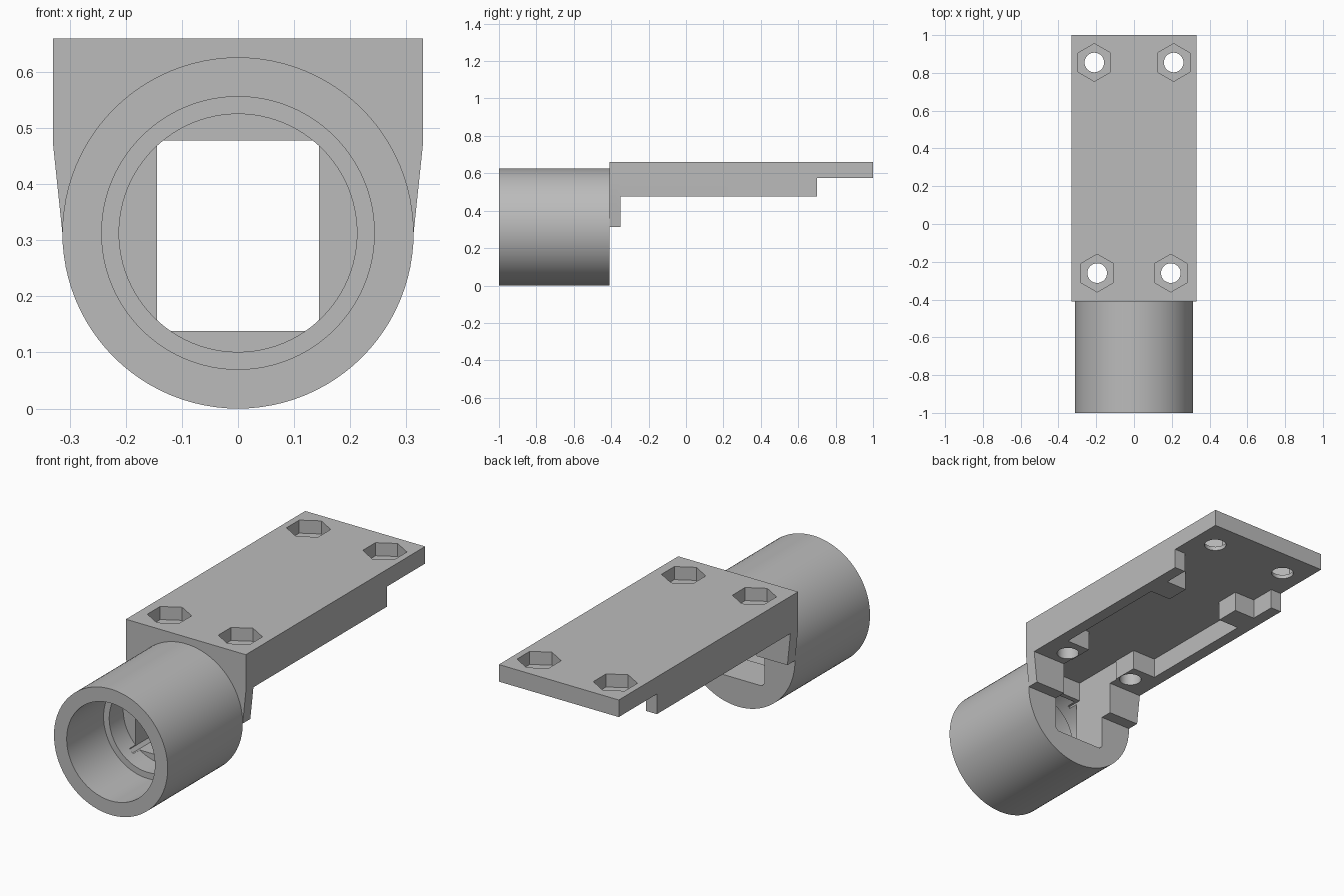
import bpy, bmesh, math
from mathutils import Vector

cube = bpy.data.objects.get("Cube")
if cube:
    bpy.data.objects.remove(cube, do_unlink=True)

grey = bpy.data.materials.new("plain grey")
grey.use_nodes = True
colour = (0.5, 0.5, 0.5, 1)
grey.diffuse_color = colour
grey.node_tree.nodes["Principled BSDF"].inputs["Base Color"].default_value = colour

AXIS_Z = 0.313          # height of the barrel axis
FRONT, JOIN, BACK = -1.0, -0.41, 1.0


def prism(name, outline, axis, start, end):
    """Extrude a 2D outline along y (outline in x, z) or z (outline in x, y)."""
    bm = bmesh.new()
    place = (lambda u, v: (u, start, v)) if axis == "y" else (lambda u, v: (u, v, start))
    face = bm.faces.new([bm.verts.new(place(u, v)) for u, v in outline])
    out = bmesh.ops.extrude_face_region(bm, geom=[face])
    move = Vector((0, end - start, 0) if axis == "y" else (0, 0, end - start))
    bmesh.ops.translate(bm, vec=move, verts=[g for g in out["geom"] if isinstance(g, bmesh.types.BMVert)])
    bmesh.ops.recalc_face_normals(bm, faces=bm.faces)
    mesh = bpy.data.meshes.new(name)
    bm.to_mesh(mesh)
    bm.free()
    mesh.materials.append(grey)
    obj = bpy.data.objects.new(name, mesh)
    bpy.context.collection.objects.link(obj)
    return obj


def box(name, x0, x1, y0, y1, z0, z1):
    return prism(name, [(x0, y0), (x1, y0), (x1, y1), (x0, y1)], "z", z0, z1)


def ring(radius, sides, u=0.0, v=0.0):
    """Regular outline with a corner pointing up."""
    turn = [math.tau * i / sides + math.pi / 2 for i in range(sides)]
    return [(u + radius * math.cos(a), v + radius * math.sin(a)) for a in turn]


def combine(target, tool, operation):
    mod = target.modifiers.new(operation.title(), "BOOLEAN")
    mod.operation, mod.solver, mod.object = operation, "EXACT", tool
    bpy.context.view_layer.update()
    graph = bpy.context.evaluated_depsgraph_get()
    mesh = bpy.data.meshes.new_from_object(target.evaluated_get(graph))
    target.modifiers.clear()
    target.data = mesh
    bpy.data.objects.remove(tool, do_unlink=True)


def window(start, end):
    """Rectangular passage with slightly clipped lower corners."""
    w, low, top, c = 0.144, 0.138, 0.478, 0.015
    return prism("window", [(-w, top), (-w, low + c), (c - w, low), (w - c, low), (w, low + c), (w, top)],
                 "y", start, end)


# Barrel with a stepped bore, rectangular passage and rear pocket
barrel = prism("barrel", ring(AXIS_Z, 96, 0, AXIS_Z), "y", FRONT, JOIN)
combine(barrel, prism("bore", ring(0.243, 96, 0, AXIS_Z), "y", FRONT - 0.1, -0.71), "DIFFERENCE")
combine(barrel, prism("inner_bore", ring(0.212, 96, 0, AXIS_Z), "y", -0.75, -0.6), "DIFFERENCE")
combine(barrel, window(-0.65, -0.3), "DIFFERENCE")
combine(barrel, box("pocket", -0.144, 0.144, -0.576, -0.3, 0.4, 0.575), "DIFFERENCE")

# Mounting plate with tapered flange, side walls and pads
mount = box("mounting_plate", -0.33, 0.33, JOIN, BACK, 0.575, 0.66)
flange = [(-0.33, 0.62), (-0.33, 0.475), (-0.313, AXIS_Z), (0.313, AXIS_Z), (0.33, 0.475), (0.33, 0.62)]
combine(mount, prism("flange", flange, "y", JOIN, -0.35), "UNION")
for side in (-1, 1):
    def block(name, inner, outer, y0, y1):
        x0, x1 = sorted((side * inner, side * outer))
        return box(name, x0, x1, y0, y1, 0.475, 0.62)
    combine(mount, block("side_wall", 0.27, 0.33, -0.38, 0.70), "UNION")
    combine(mount, block("front_pad", 0.14, 0.3, -0.38, -0.17), "UNION")
    combine(mount, block("middle_pad", 0.155, 0.3, 0.45, 0.57), "UNION")
combine(mount, box("slot", -0.144, 0.144, -0.5, -0.3, 0.2, 0.575), "DIFFERENCE")

# Screw holes with hexagonal nut recesses
for x, y in ((0.195, -0.26), (0.21, 0.855)):
    for side in (-1, 1):
        combine(mount, prism("nut_recess", ring(0.1, 6, side * x, y), "z", 0.595, 0.7), "DIFFERENCE")
        combine(mount, prism("screw_hole", ring(0.052, 32, side * x, y), "z", 0.4, 0.7), "DIFFERENCE")

# Smooth round surfaces, sharp edges elsewhere
for obj in (barrel, mount):
    bpy.ops.object.select_all(action="DESELECT")
    obj.select_set(True)
    bpy.context.view_layer.objects.active = obj
    bpy.ops.object.shade_smooth_by_angle(angle=math.radians(30))
